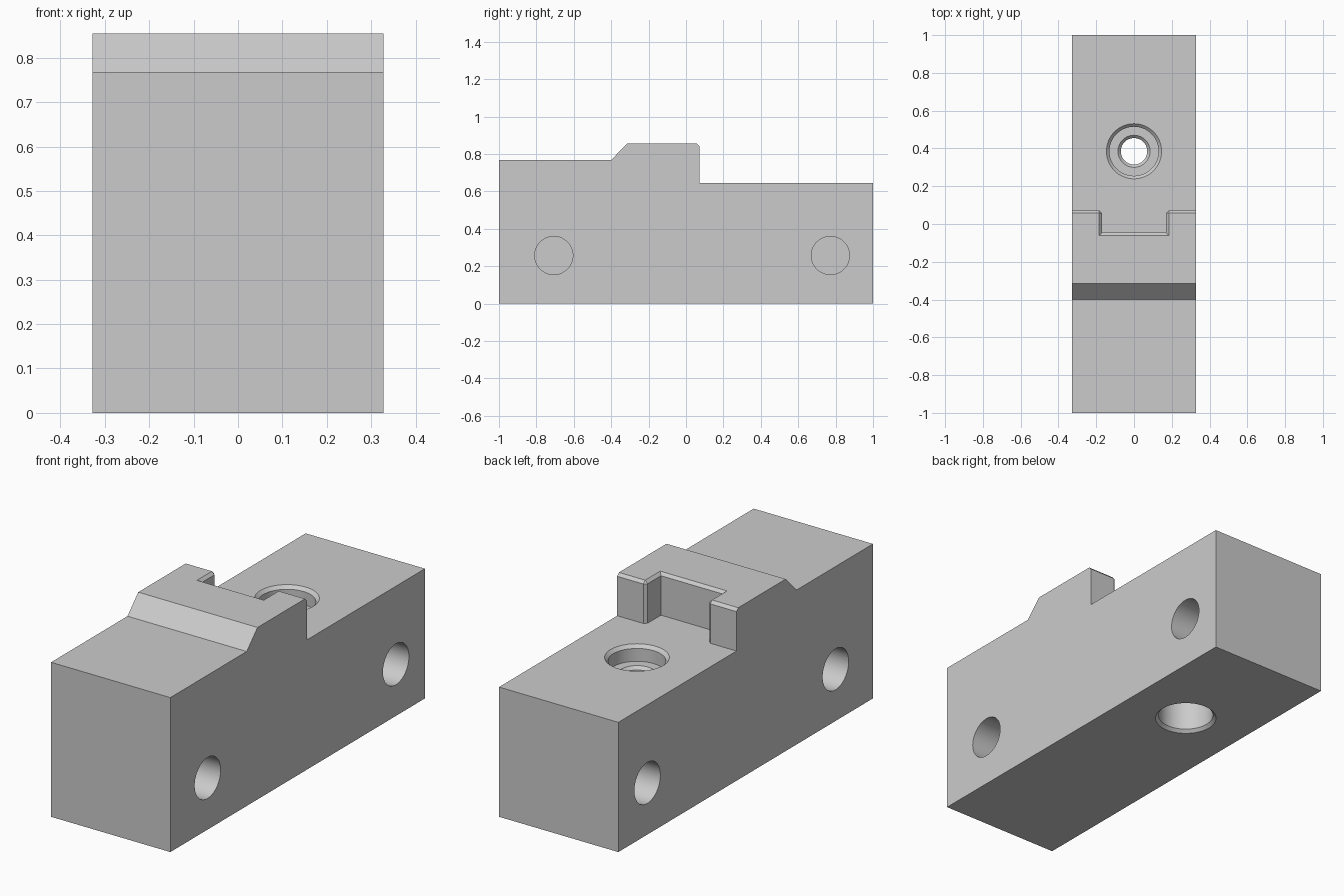
import bpy
import bmesh
import math
from mathutils import Matrix

cube = bpy.data.objects.get("Cube")
if cube:
    bpy.data.objects.remove(cube, do_unlink=True)

HALF_W = 0.328       # half width of the block
STEP = 0.645         # height of the rear step
TOP = 0.855          # top of the raised ridge
BACK = 0.072         # rear face of the ridge
CHAMFER = 0.014

grey = bpy.data.materials.new("machined grey")
grey.use_nodes = True
grey.diffuse_color = (0.6, 0.6, 0.6, 1)
grey.node_tree.nodes["Principled BSDF"].inputs["Base Color"].default_value = grey.diffuse_color


def make_object(name, bm):
    bmesh.ops.recalc_face_normals(bm, faces=bm.faces)
    mesh = bpy.data.meshes.new(name)
    bm.to_mesh(mesh)
    bm.free()
    mesh.materials.append(grey)
    obj = bpy.data.objects.new(name, mesh)
    bpy.context.collection.objects.link(obj)
    return obj


def extrude_x(name, profile, half_width):
    """Prism across x from a (y, z) outline."""
    bm = bmesh.new()
    face = bm.faces.new([bm.verts.new((-half_width, y, z)) for y, z in profile])
    ext = bmesh.ops.extrude_face_region(bm, geom=[face])["geom"]
    verts = [v for v in ext if isinstance(v, bmesh.types.BMVert)]
    bmesh.ops.translate(bm, verts=verts, vec=(2 * half_width, 0, 0))
    return make_object(name, bm)


def lathe(name, profile, matrix, sides=64):
    """Closed solid of revolution about z from (radius, z) pairs."""
    bm = bmesh.new()
    rings = []
    for r, z in profile:
        angles = [2 * math.pi * i / sides for i in range(sides)]
        rings.append([bm.verts.new((r * math.cos(a), r * math.sin(a), z)) for a in angles])
    for low, high in zip(rings, rings[1:]):
        for i in range(sides):
            j = (i + 1) % sides
            bm.faces.new((low[i], low[j], high[j], high[i]))
    bm.faces.new(rings[0])
    bm.faces.new(rings[-1])
    bm.transform(matrix)
    return make_object(name, bm)


def cut(target, cutter):
    mod = target.modifiers.new("cut", 'BOOLEAN')
    mod.operation = 'DIFFERENCE'
    mod.solver = 'EXACT'
    mod.object = cutter
    bpy.ops.object.select_all(action='DESELECT')
    target.select_set(True)
    bpy.context.view_layer.objects.active = target
    bpy.ops.object.modifier_apply(modifier=mod.name)
    bpy.data.objects.remove(cutter, do_unlink=True)


# Stepped block with a sloped ridge
block = extrude_x("clamp_block", [
    (-1, 0), (1, 0), (1, STEP), (BACK, STEP), (BACK, TOP),
    (-0.315, TOP), (-0.4, 0.768), (-1, 0.768)], HALF_W)

# Rectangular notch in the back of the ridge
cut(block, extrude_x("notch_cutter", [
    (-0.046, STEP), (0.3, STEP), (0.3, 1), (-0.046, 1)], 0.17))

# Chamfer the rear ridge edges, notch rim and prong corners
bm = bmesh.new()
bm.from_mesh(block.data)
bmesh.ops.remove_doubles(bm, verts=bm.verts, dist=0.0001)
bmesh.ops.dissolve_limit(bm, angle_limit=0.01, verts=bm.verts, edges=bm.edges)
bmesh.ops.recalc_face_normals(bm, faces=bm.faces)
rim = []
for e in bm.edges:
    a, b = (v.co for v in e.verts)
    on_ridge = min(a.z, b.z) > STEP - 0.01 and min(a.y, b.y) > -0.1 and max(a.y, b.y) < 0.1
    on_side = min(abs(a.x), abs(b.x)) > HALF_W - 0.01
    if on_ridge and not on_side and e.is_manifold and e.calc_face_angle_signed() > 0.5:
        rim.append(e)
bmesh.ops.bevel(bm, geom=rim, offset=CHAMFER, offset_type='OFFSET',
                segments=1, profile=0.5, affect='EDGES')
bm.to_mesh(block.data)
bm.free()

# Vertical bolt hole, chamfered and counterbored at both ends
cut(block, lathe("bolt_hole_cutter", [
    (0.16, -0.015), (0.13, 0.015), (0.13, 0.35), (0.07, 0.35),
    (0.07, 0.55), (0.085, 0.565), (0.13, 0.565),
    (0.13, STEP - 0.016), (0.16, STEP + 0.014)],
    Matrix.Translation((0, 0.385, 0))))

# Blind holes in both sides
for side in (-1, 1):
    for y in (-0.707, 0.772):
        place = Matrix.Translation((side * HALF_W, y, 0.257)) @ Matrix.Rotation(math.pi / 2, 4, 'Y')
        cut(block, lathe("side_hole_cutter", [(0.102, -0.24), (0.102, 0.24)], place))

bpy.ops.object.select_all(action='DESELECT')
block.select_set(True)
bpy.context.view_layer.objects.active = block
bpy.ops.object.shade_smooth_by_angle(angle=math.radians(30))
